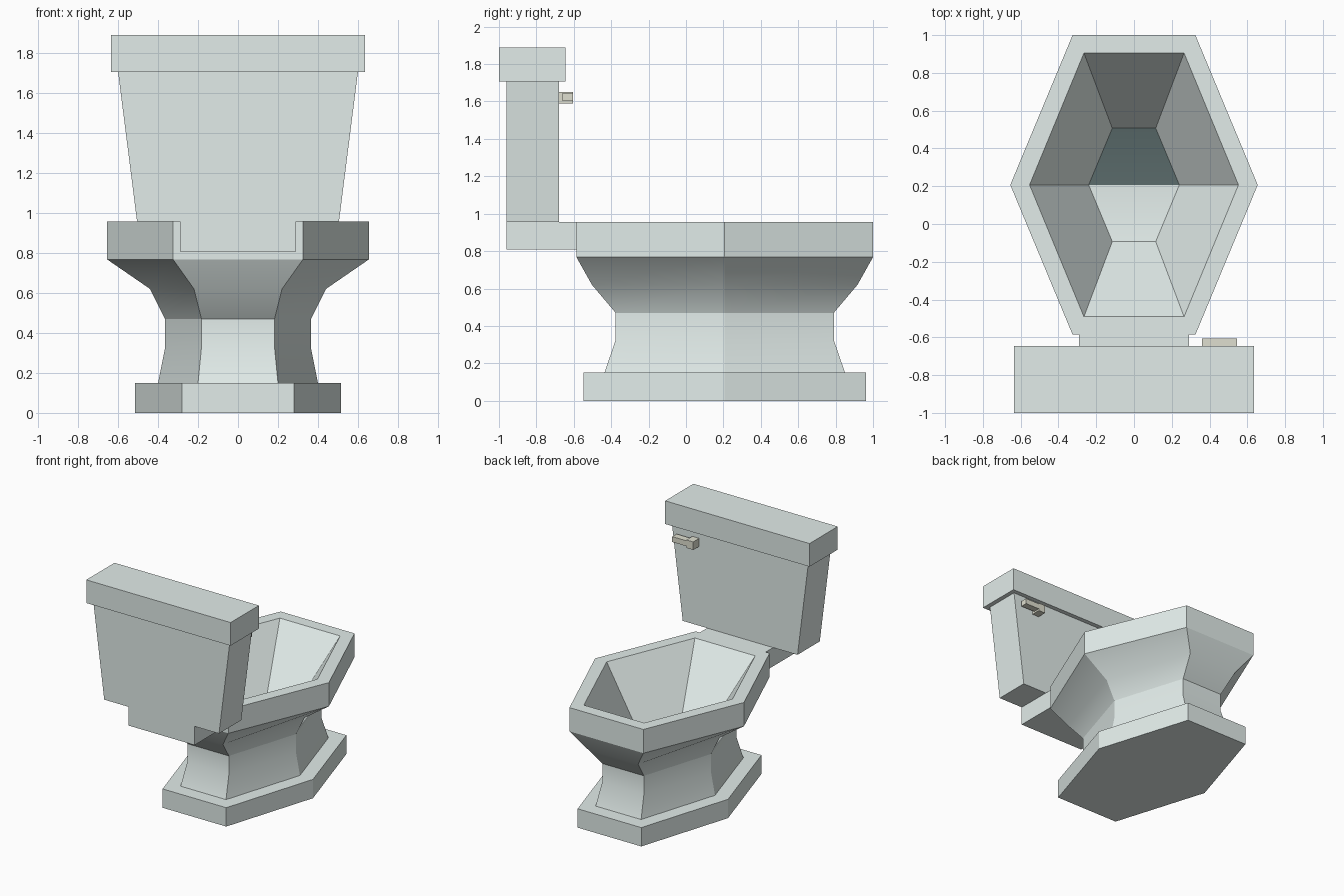
import bpy, bmesh, math

if "Cube" in bpy.data.objects:
    bpy.data.objects.remove(bpy.data.objects["Cube"])

MID = 0.207  # y of the widest point of the bowl


def material(name, rgb):
    mat = bpy.data.materials.new(name)
    mat.diffuse_color = (*rgb, 1)
    mat.use_nodes = True
    mat.node_tree.nodes["Principled BSDF"].inputs["Base Color"].default_value = mat.diffuse_color
    return mat


PORCELAIN = material("porcelain", (0.76, 0.84, 0.82))
DRAIN = material("drain_dark", (0.105, 0.15, 0.15))
METAL = material("handle_metal", (0.74, 0.74, 0.63))


def finish(bm, name, mats=(PORCELAIN,), smooth=False):
    mesh = bpy.data.meshes.new(name)
    bm.to_mesh(mesh)
    bm.free()
    for m in mats:
        mesh.materials.append(m)
    ob = bpy.data.objects.new(name, mesh)
    bpy.context.collection.objects.link(ob)
    if smooth:
        bpy.ops.object.select_all(action='DESELECT')
        bpy.context.view_layer.objects.active = ob
        ob.select_set(True)
        bpy.ops.object.shade_smooth_by_angle(angle=math.radians(24))
    return ob


def hexagon(bm, wide, end, half_len, z_end, z_mid=None):
    """Six-sided ring: wide points at MID, two short ends fore and aft."""
    zm = z_end if z_mid is None else z_mid
    a, b = MID + half_len, MID - half_len
    pts = [(wide, MID, zm), (end, a, z_end), (-end, a, z_end),
           (-wide, MID, zm), (-end, b, z_end), (end, b, z_end)]
    return [bm.verts.new(p) for p in pts]


def loft(bm, rings):
    for lo, hi in zip(rings, rings[1:]):
        for i in range(6):
            j = (i + 1) % 6
            bm.faces.new((lo[i], lo[j], hi[j], hi[i]))


def box(name, x0, x1, y0, y1, z0, z1, top_x=None, mat=PORCELAIN):
    """Box, optionally symmetric and flared to half width top_x."""
    t0, t1 = (x0, x1) if top_x is None else (-top_x, top_x)
    bm = bmesh.new()
    lo = [bm.verts.new(p) for p in ((x0, y0, z0), (x1, y0, z0), (x1, y1, z0), (x0, y1, z0))]
    hi = [bm.verts.new(p) for p in ((t0, y0, z1), (t1, y0, z1), (t1, y1, z1), (t0, y1, z1))]
    bm.faces.new(lo[::-1])
    bm.faces.new(hi)
    for i in range(4):
        j = (i + 1) % 4
        bm.faces.new((lo[i], lo[j], hi[j], hi[i]))
    return finish(bm, name, (mat,))


# Foot slab
bm = bmesh.new()
rings = [hexagon(bm, 0.515, 0.28, 0.755, z) for z in (0, 0.15)]
loft(bm, rings)
bm.faces.new(rings[0][::-1])
bm.faces.new(rings[1])
finish(bm, "foot")

# Pedestal, rim and hollow bowl as one loft: (wide, end, half length, z end[, z mid])
bm = bmesh.new()
profile = [(0.40, 0.20, 0.643, 0.15), (0.365, 0.183, 0.583, 0.325),
           (0.365, 0.183, 0.583, 0.47), (0.44, 0.22, 0.71, 0.62),
           (0.655, 0.325, 0.793, 0.768), (0.655, 0.325, 0.793, 0.957),
           (0.553, 0.265, 0.698, 0.957), (0.24, 0.115, 0.30, 0.46, 0.41)]
rings = [hexagon(bm, *p) for p in profile]
loft(bm, rings)
f = rings[-1]
drain = bm.faces.new((f[0], f[1], f[2], f[3]))
bm.faces.new((f[3], f[4], f[5], f[0]))
drain.material_index = 1
finish(bm, "bowl", (PORCELAIN, DRAIN), smooth=True)

# Shelf joining bowl and tank
box("tank_shelf", -0.29, 0.29, -0.96, -0.58, 0.808, 0.957)

# Tank and lid
box("tank", -0.505, 0.505, -0.96, -0.68, 0.957, 1.706, top_x=0.60)
box("tank_lid", -0.635, 0.635, -1.0, -0.645, 1.706, 1.89)

# Flush handle
box("handle_knob", 0.36, 0.42, -0.685, -0.605, 1.588, 1.652, mat=METAL)
box("handle_lever", 0.42, 0.545, -0.66, -0.605, 1.602, 1.645, mat=METAL)
